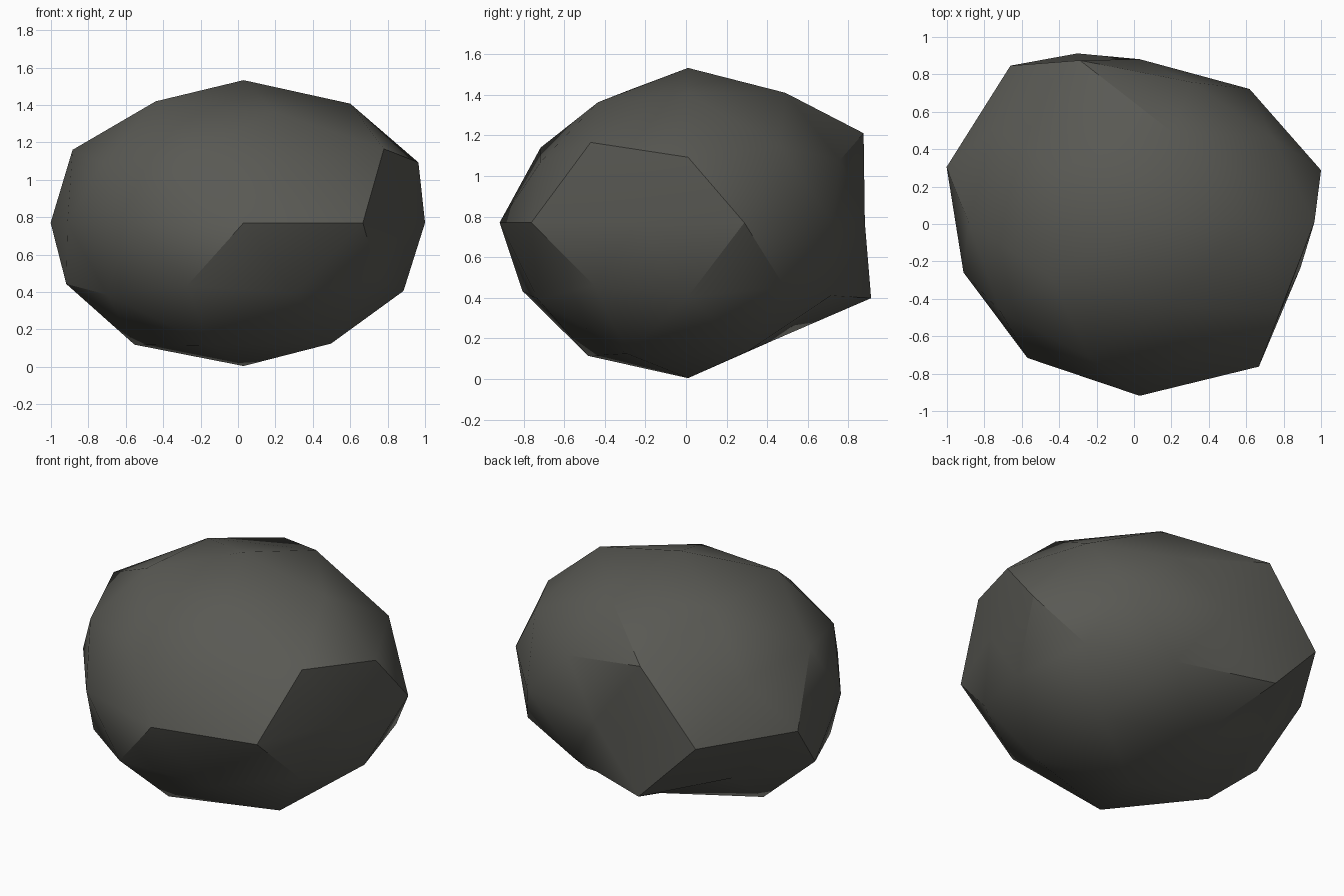
import bpy, bmesh, math
from mathutils import Vector

if "Cube" in bpy.data.objects:
    bpy.data.objects.remove(bpy.data.objects["Cube"])

# Radial bulge of each icosphere vertex, listed ring by ring from the top,
# counter-clockwise from +x within each ring
BULGE = [
    1.105,
    1.085, 1.09, 1.06, 1.106, 1.01,
    1.03, 1.215, 1.075, 1.02, 1.09,
    1.045, 1.0, 1.08, 1.03, 0.97,
    1.02, 1.0, 0.99, 1.175, 1.085, 0.99, 1.02, 1.055, 1.085, 0.904,
    1.03, 1.205, 1.06, 1.09, 1.0,
    1.005, 0.99, 0.96, 1.06, 1.04,
    1.08, 0.98, 1.11, 1.118, 1.10,
    1.11,
]
SCALE = Vector((1.0, 0.88, 0.69))
CENTRE = Vector((0.03, 0.01, 0.77))


def ring_order(v):
    angle = (math.atan2(v.co.y, v.co.x) + 0.01) % math.tau
    return (-round(v.co.z, 2) + 0.0, angle)


# Boulder: lumpy, flattened icosphere
bm = bmesh.new()
bmesh.ops.create_icosphere(bm, subdivisions=2, radius=1.0)
for v, k in zip(sorted(bm.verts, key=ring_order), BULGE):
    v.co = CENTRE + v.co.normalized() * k * SCALE
bmesh.ops.recalc_face_normals(bm, faces=bm.faces[:])
mesh = bpy.data.meshes.new("boulder")
bm.to_mesh(mesh)
bm.free()

# Stone colour
stone = bpy.data.materials.new("dark grey stone")
stone.diffuse_color = (0.10, 0.10, 0.088, 1)
stone.use_nodes = True
stone.node_tree.nodes["Principled BSDF"].inputs["Base Color"].default_value = stone.diffuse_color
mesh.materials.append(stone)

boulder = bpy.data.objects.new("boulder", mesh)
bpy.context.collection.objects.link(boulder)

# Smooth shading with creases kept sharp
bpy.context.view_layer.objects.active = boulder
boulder.select_set(True)
bpy.ops.object.shade_smooth_by_angle(angle=math.radians(30))
